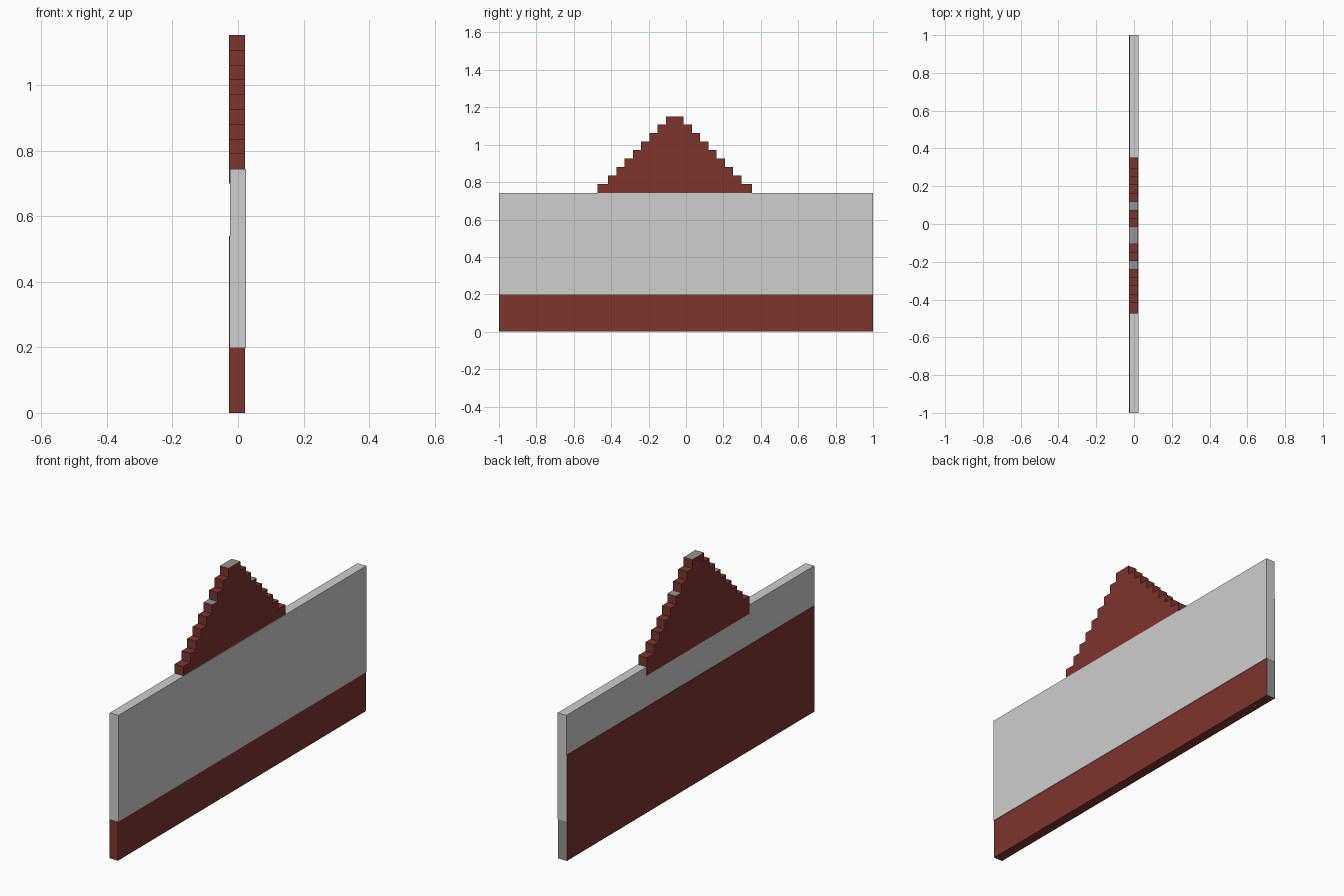
import bpy, bmesh

if "Cube" in bpy.data.objects:
    bpy.data.objects.remove(bpy.data.objects["Cube"])


def material(name, rgb):
    m = bpy.data.materials.new(name)
    m.diffuse_color = (*rgb, 1)
    m.use_nodes = True
    m.node_tree.nodes["Principled BSDF"].inputs["Base Color"].default_value = m.diffuse_color
    return m


brick = material("red brick", (0.205, 0.035, 0.027))
mortar = material("grey mortar", (0.30, 0.30, 0.31))
plaster = material("pale plaster", (0.62, 0.62, 0.605))


def prism(name, profile, x0, x1, mats, rule=None):
    """Extrude a (y, z) outline from x0 to x1; rule picks material per face."""
    bm = bmesh.new()
    face = bm.faces.new([bm.verts.new((x0, y, z)) for y, z in profile])
    ext = bmesh.ops.extrude_face_region(bm, geom=[face])
    verts = [v for v in ext["geom"] if isinstance(v, bmesh.types.BMVert)]
    bmesh.ops.translate(bm, verts=verts, vec=(x1 - x0, 0, 0))
    bmesh.ops.recalc_face_normals(bm, faces=bm.faces)
    if rule:
        for f in bm.faces:
            f.material_index = rule(f.normal, f.calc_center_median())
    mesh = bpy.data.meshes.new(name)
    bm.to_mesh(mesh)
    bm.free()
    for m in mats:
        mesh.materials.append(m)
    ob = bpy.data.objects.new(name, mesh)
    bpy.context.collection.objects.link(ob)
    return ob


def rect(y0, y1, z0, z1):
    return [(y0, z0), (y1, z0), (y1, z1), (y0, z1)]


# Lower brickwork, with bare mortar at the back end
prism("brick_base", rect(-0.9995, 0.9995, 0, 0.54), -0.027, 0.022,
      [brick, mortar], lambda n, c: 1 if n.y > 0.9 else 0)

# Plaster band: proud of the brick on the right, behind it on the lower left
prism("plaster_band", rect(-1, 1, 0.20, 0.743), -0.0245, 0.025, [plaster])

# Broken stepped brick peak: nine courses, mirrored about its middle
MID, COURSE, TOP = -0.06, 0.0452, 1.152
right = []
for i in range(9):
    half = 0.047 + 0.0442 * i + (0.012 if i == 8 else 0)
    z_top = TOP - COURSE * i
    z_low = 0.70 if i == 8 else z_top - COURSE
    right += [(MID + half, z_top), (MID + half, z_low)]
outline = right + [(2 * MID - y, z) for y, z in reversed(right)]


def peak_rule(n, c):
    # mortar is exposed on top of the first and fourth courses
    course = round((TOP - c.z) / COURSE)
    return 1 if n.z > 0.9 and course in (0, 3) else 0


prism("brick_peak", outline, -0.027, 0.022, [brick, mortar], peak_rule)
